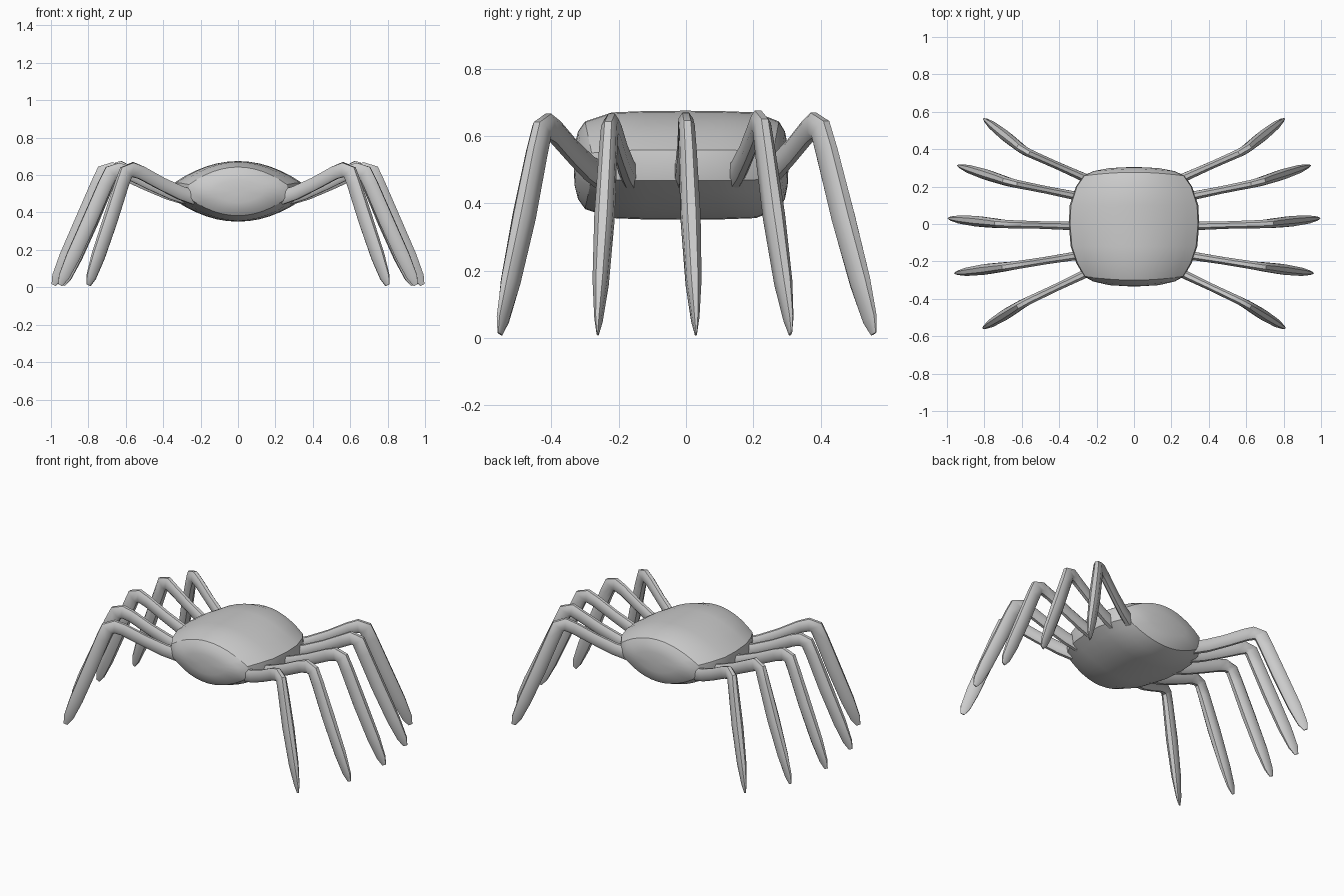
import bpy, bmesh, math
from mathutils import Vector

if "Cube" in bpy.data.objects:
    bpy.data.objects.remove(bpy.data.objects["Cube"])

grey = bpy.data.materials.new("plain_grey")
grey.diffuse_color = (0.6, 0.6, 0.6, 1)
grey.use_nodes = True
grey.node_tree.nodes["Principled BSDF"].inputs["Base Color"].default_value = grey.diffuse_color


def loft(name, rings, angle):
    """Skin a list of equal closed rings and cap both ends."""
    bm = bmesh.new()
    loops = [[bm.verts.new(p) for p in ring] for ring in rings]
    n = len(loops[0])
    for a, b in zip(loops, loops[1:]):
        for i in range(n):
            j = (i + 1) % n
            bm.faces.new((a[i], a[j], b[j], b[i]))
    bm.faces.new(loops[0])
    bm.faces.new(loops[-1])
    bmesh.ops.recalc_face_normals(bm, faces=bm.faces)
    mesh = bpy.data.meshes.new(name)
    bm.to_mesh(mesh)
    bm.free()
    mesh.materials.append(grey)
    obj = bpy.data.objects.new(name, mesh)
    bpy.context.collection.objects.link(obj)
    bpy.ops.object.select_all(action='DESELECT')
    obj.select_set(True)
    bpy.context.view_layer.objects.active = obj
    bpy.ops.object.shade_smooth_by_angle(angle=math.radians(angle))
    return obj


def lens(y, w, h, bow):
    """Lens-shaped body section, bowed forward or back in its middle."""
    steps = 12
    ts = [-1 + 2 * i / steps for i in range(steps + 1)]
    top = [(t, 1 - 0.72 * t * t) for t in ts]
    outline = top + [(1.02, 0)] + [(t, -z) for t, z in reversed(top)] + [(-1.02, 0)]
    return [Vector((t * w, y + bow * (1 - min(1, t * t)), 0.513 + z * h))
            for t, z in outline]


# Body: lens sections from front to back, with bulging end caps
sections = [(-0.333, 0.03, 0.015, 0), (-0.327, 0.13, 0.06, -0.004),
            (-0.307, 0.215, 0.10, -0.014), (-0.28, 0.262, 0.13, -0.02),
            (-0.21, 0.302, 0.157, -0.01), (-0.12, 0.332, 0.161, 0),
            (0, 0.342, 0.162, 0), (0.1, 0.337, 0.161, 0),
            (0.2, 0.305, 0.157, 0.008), (0.258, 0.265, 0.13, 0.018),
            (0.282, 0.215, 0.10, 0.012), (0.299, 0.13, 0.06, 0.003),
            (0.304, 0.03, 0.015, 0)]
loft("body", [lens(*s) for s in sections], 22)

# Leg cross-section: chamfered block (across, up)
BLOCK = [(1, 0.55), (0.45, 1), (-0.45, 1), (-1, 0.55),
         (-1, -0.55), (-0.45, -1), (0.45, -1), (1, -0.55)]


def leg(name, base, knee, tip, top):
    b, k, t = (Vector((*p, 0)) for p in (base, knee, tip))
    # (segment, fraction, height, half width across, half depth)
    stations = [(0, -0.12, 0.48, 0.024, 0.038), (0, 0.12, 0.505, 0.022, 0.036),
                (0, 0.45, 0.555, 0.020, 0.034), (0, 0.78, 0.612, 0.021, 0.035),
                (0, 0.93, top - 0.037, 0.022, 0.038), (1, 0.06, top - 0.05, 0.023, 0.040),
                (1, 0.17, 0.55, 0.025, 0.038), (1, 0.45, 0.36, 0.028, 0.039),
                (1, 0.75, 0.165, 0.022, 0.037), (1, 0.92, 0.055, 0.011, 0.028),
                (1, 0.985, 0.012, 0.003, 0.012)]
    pts = [(b.lerp(k, f) if s == 0 else k.lerp(t, f)) + Vector((0, 0, z))
           for s, f, z, _, _ in stations]
    rings = []
    for i, p in enumerate(pts):
        tangent = (pts[min(i + 1, len(pts) - 1)] - pts[max(i - 1, 0)]).normalized()
        side = Vector((-tangent.y, tangent.x, 0)).normalized()
        up = tangent.cross(side)
        w, d = stations[i][3:]
        rings.append([p + side * (u * w) + up * (v * d) for u, v in BLOCK])
    obj = loft(name, rings, 40)
    mirror = obj.modifiers.new("mirror", 'MIRROR')
    mirror.use_axis[0] = True


# Five leg pairs, front to back
leg("front_legs", (0.27, -0.27), (0.585, -0.42), (0.803, -0.555), 0.665)
leg("front_middle_legs", (0.31, -0.17), (0.66, -0.225), (0.955, -0.263), 0.665)
leg("middle_legs", (0.33, -0.01), (0.70, 0.0), (0.99, 0.03), 0.668)
leg("rear_middle_legs", (0.31, 0.15), (0.655, 0.22), (0.94, 0.312), 0.675)
leg("rear_legs", (0.27, 0.25), (0.585, 0.39), (0.80, 0.56), 0.668)
